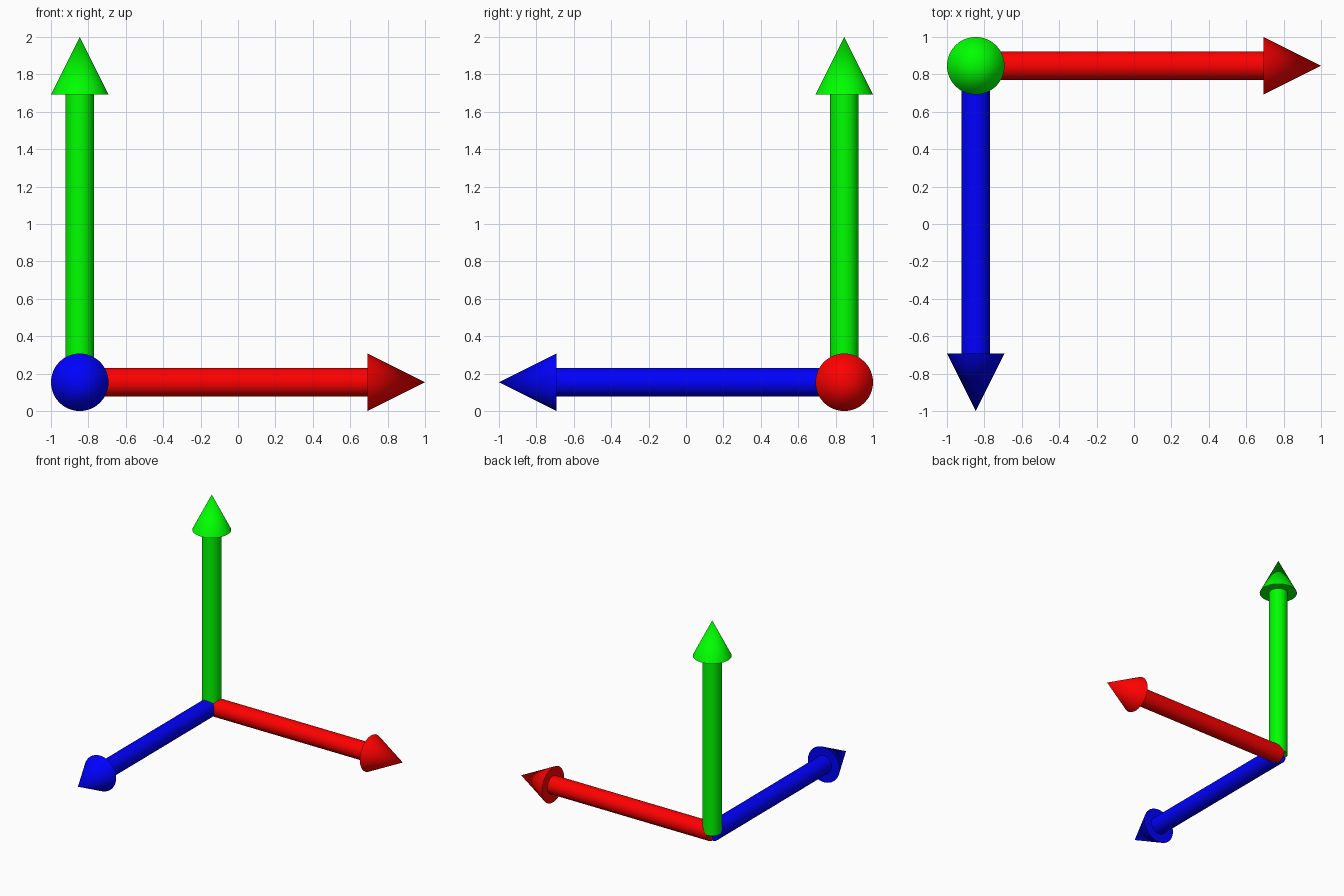
import bpy
from math import radians
from mathutils import Vector

if "Cube" in bpy.data.objects:
    bpy.data.objects.remove(bpy.data.objects["Cube"])

U = 2 / 13                              # cone radius; the model is 13 of these tall
ORIGIN = Vector((U - 1, 1 - U, U))      # corner where the three shafts meet
SIDES = 48


def cone(name, r1, r2, start, length, direction, mat):
    """Round part running from start to start + length along direction."""
    bpy.ops.mesh.primitive_cone_add(
        vertices=SIDES, radius1=r1, radius2=r2, depth=length,
        location=ORIGIN + direction * (start + length / 2),
        rotation=direction.to_track_quat('Z', 'Y').to_euler())
    ob = bpy.context.object
    ob.name = name
    ob.data.materials.append(mat)
    bpy.ops.object.shade_smooth_by_angle(angle=radians(30))


def arrow(name, direction, color):
    mat = bpy.data.materials.new(name)
    mat.diffuse_color = (*color, 1)
    mat.use_nodes = True
    mat.node_tree.nodes["Principled BSDF"].inputs["Base Color"].default_value = mat.diffuse_color
    d = Vector(direction)
    cone(name + "_shaft", U / 2, U / 2, 0, 10 * U, d, mat)
    cone(name + "_head", U, 0, 10 * U, 2 * U, d, mat)


# Three arrows: right, up and towards the front
arrow("red_arrow", (1, 0, 0), (1, 0, 0))
arrow("green_arrow", (0, 0, 1), (0, 1, 0))
arrow("blue_arrow", (0, -1, 0), (0, 0, 1))
